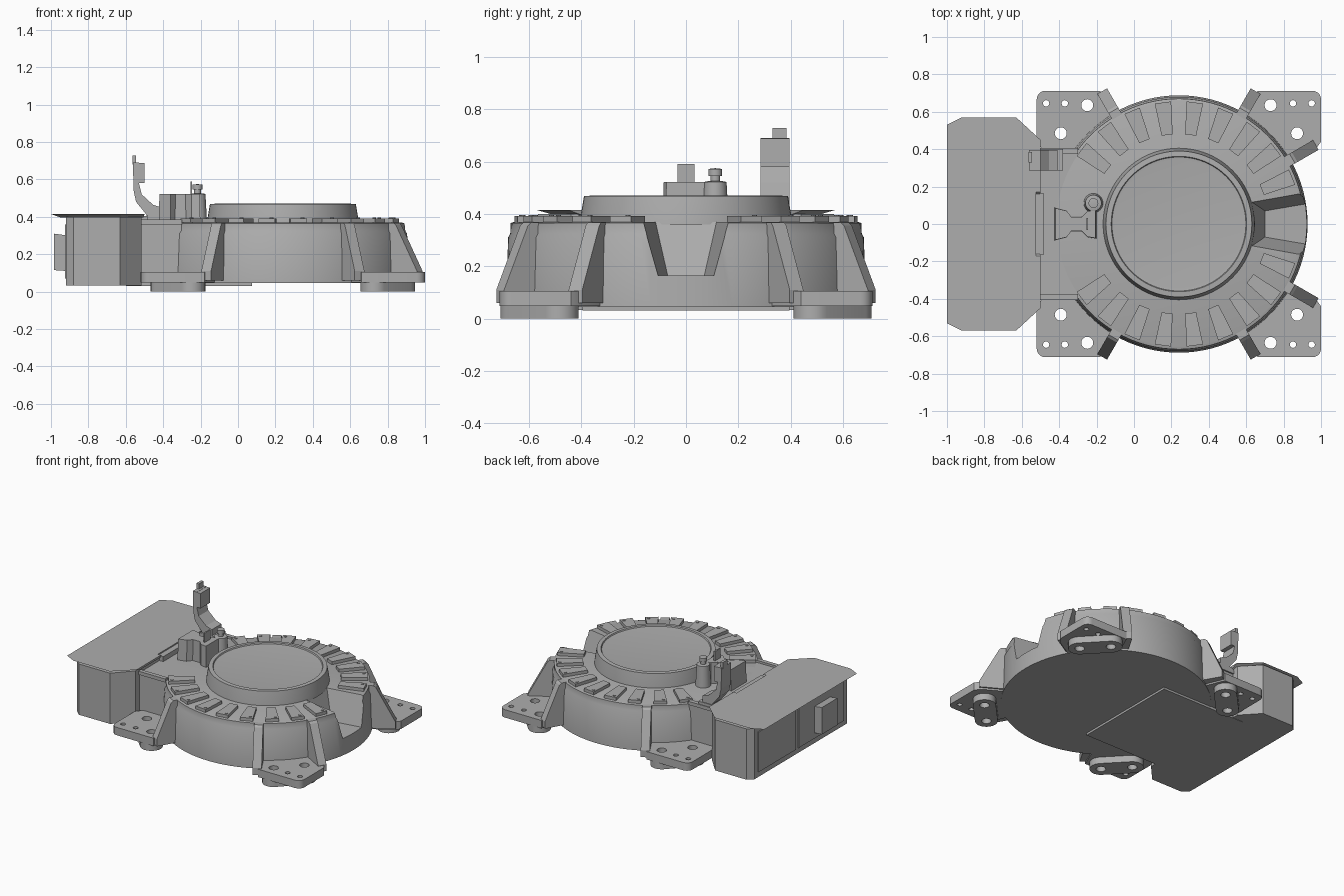
import bpy, bmesh, math
from mathutils import Vector

if "Cube" in bpy.data.objects:
    bpy.data.objects.remove(bpy.data.objects["Cube"])

CX = 0.24  # axis of the round body


def material(name, rgb):
    m = bpy.data.materials.new(name)
    m.use_nodes = True
    m.diffuse_color = (*rgb, 1)
    m.node_tree.nodes["Principled BSDF"].inputs["Base Color"].default_value = (*rgb, 1)
    return m


GREY = material("plain grey", (0.42, 0.42, 0.42))


def finish(bm, name):
    bmesh.ops.recalc_face_normals(bm, faces=bm.faces[:])
    mesh = bpy.data.meshes.new(name)
    bm.to_mesh(mesh)
    bm.free()
    mesh.materials.append(GREY)
    ob = bpy.data.objects.new(name, mesh)
    bpy.context.collection.objects.link(ob)
    return ob


def loft(name, low, high):
    """Solid between two matching loops of 3D points."""
    bm = bmesh.new()
    a = [bm.verts.new(p) for p in low]
    b = [bm.verts.new(p) for p in high]
    bm.faces.new(a)
    bm.faces.new(b)
    n = len(a)
    for i in range(n):
        j = (i + 1) % n
        bm.faces.new((a[i], a[j], b[j], b[i]))
    return finish(bm, name)


def prism(name, pts, z0, z1, low_scale=1, pivot=(0, 0)):
    low = [(pivot[0] + (x - pivot[0]) * low_scale,
            pivot[1] + (y - pivot[1]) * low_scale, z0) for x, y in pts]
    return loft(name, low, [(x, y, z1) for x, y in pts])


def side_prism(name, pts, y0, y1):
    return loft(name, [(x, y0, z) for x, z in pts], [(x, y1, z) for x, z in pts])


def box(name, x0, x1, y0, y1, z0, z1):
    return prism(name, [(x0, y0), (x1, y0), (x1, y1), (x0, y1)], z0, z1)


def turned(name, profile, x=0, y=0, steps=32):
    """Solid of revolution; profile runs (radius, z) from axis to axis."""
    bm = bmesh.new()
    vs = [bm.verts.new((r, 0, z)) for r, z in profile]
    es = [bm.edges.new(p) for p in zip(vs, vs[1:])]
    bmesh.ops.spin(bm, geom=vs + es, cent=(0, 0, 0), axis=(0, 0, 1),
                   angle=math.tau, steps=steps, use_duplicate=False)
    bmesh.ops.remove_doubles(bm, verts=bm.verts[:], dist=1e-5)
    bmesh.ops.translate(bm, verts=bm.verts[:], vec=(x, y, 0))
    return finish(bm, name)


def cylinder(name, x, y, r, z0, z1, steps=24):
    return turned(name, [(0, z0), (r, z0), (r, z1), (0, z1)], x, y, steps)


def cut(ob, cutters):
    for c in cutters:
        c.hide_render = True
        mod = ob.modifiers.new("cut", "BOOLEAN")
        mod.object = c
        mod.operation = "DIFFERENCE"
        mod.solver = "EXACT"
    deps = bpy.context.evaluated_depsgraph_get()
    mesh = bpy.data.meshes.new_from_object(ob.evaluated_get(deps))
    ob.modifiers.clear()
    ob.data = mesh
    for c in cutters:
        bpy.data.objects.remove(c)


def arc(cx, cy, r, a0, a1, n):
    return [(cx + r * math.cos(math.radians(a0 + (a1 - a0) * i / n)),
             cy + r * math.sin(math.radians(a0 + (a1 - a0) * i / n))) for i in range(n + 1)]


# Round body with an open notch on its +x side
body = turned("round_body", [(0, .045), (.688, .045), (.68, .31), (.672, .325),
                             (.67, .365), (.655, .37), (0, .37)], CX, 0, 96)
notch = loft("notch_cutter",
             [(.70, -.07, .165), (1.05, -.13, .165), (1.05, .13, .165), (.70, .07, .165)],
             [(.605, -.135, .45), (1.05, -.215, .45), (1.05, .215, .45), (.605, .135, .45)])
cut(body, [notch])

# Raised centre hub with a shallow recess
turned("centre_hub", [(0, .36), (.406, .36), (.404, .385), (.39, .468), (.362, .47),
                      (.358, .462), (.342, .46), (0, .46)], CX, 0, 96)

# Ring of tapered pads, each with a screw
for side in (1, -1):
    for i in range(1, 10):
        a = side * math.radians(7.5 + 15 * i)
        u, v = Vector((math.cos(a), math.sin(a))), Vector((-math.sin(a), math.cos(a)))
        c = Vector((CX, 0))
        prism("pad", [c + u * .48 - v * .03, c + u * .655 - v * .044,
                      c + u * .655 + v * .044, c + u * .48 + v * .03], .36, .392)
        s = c + u * .632 + v * .022
        cylinder("pad_screw", s.x, s.y, .01, .385, .396, 10)

# Four corner feet: drilled plate, drilled pad below, sloping ribs
for sx in (1, -1):
    for sy in (1, -1):
        def place(pts):
            return [(CX + sx * x, sy * y) for x, y in pts]
        outline = [(.34, .52), (.42, .712)] + arc(.715, .667, .045, 90, 0, 5) \
            + [(.76, .44), (.73, .40), (.52, .28)]
        big = [(.49, .635), (.632, .485)]
        small = [(.61, .645), (.71, .645)]

        def drills():
            return [cylinder("drill", *place([p])[0], r, -.1, .2, 20)
                    for group, r in ((big, .032), (small, .017)) for p in group]
        cut(prism("foot_plate", place(outline), .048, .105), drills())
        capsule = arc(*big[0], .075, 45, 225, 12) + arc(*big[1], .075, 225, 405, 12)
        cut(prism("foot_pad", place(capsule), 0, .05), drills()[:])
        for deg in (30, 60):
            if sx < 0 and deg == 30:
                continue
            a = math.radians(deg)
            u, v = Vector((math.cos(a), math.sin(a))), Vector((-math.sin(a), math.cos(a)))
            out = .845 if deg == 30 else .82
            loops = []
            for w in (-.03, .03):
                loops.append([(*place([u * r + v * w])[0], z) for r, z in
                              ((.55, .06), (out, .06), (out, .11), (.715, .355),
                               (.70, .368), (.55, .368))])
            loft("foot_rib", *loops)

# Bridge joining the round body to the control box
box("bridge", -.53, -.1, -.395, .395, .045, .37)
for s in (1, -1):
    box("bridge_rail", -.52, -.30, s * .375, s * .405, .36, .385)
box("bridge_step", -.53, -.485, -.165, .165, .36, .405)
box("under_plate", -.6, .075, -.395, .395, .03, .05)

# Control box with bevelled corners and an overhanging lid
half = [(-.92, .53), (-.88, .565), (-.63, .565), (-.515, .44)]
full = half + [(x, -y) for x, y in reversed(half)]
prism("control_box", full, .032, .40)
lid = [(-1, .53), (-.92, .57), (-.63, .57), (-.5, .45), (-.5, .17), (-.525, .17)]
lid += [(x, -y) for x, y in reversed(lid)]
prism("box_lid", lid, .395, .415, .88, (-.55, 0))
box("side_panel_a", -.926, -.915, .06, .49, .07, .36)
box("side_panel_b", -.926, -.915, -.49, .03, .07, .36)
side_prism("side_connector", [(-.91, .11), (-.985, .115), (-.985, .31), (-.91, .30)], -.33, -.15)

# Waisted clamp block
waist = [(-.42, .085), (-.36, .07), (-.335, .038), (-.28, .038), (-.25, .068), (-.205, .075)]
waist += [(x, -y) for x, y in reversed(waist)]
clamp = prism("clamp_block", waist, .36, .522, 1.04, (-.31, 0))
box("clamp_tab", -.255, -.245, -.032, .032, .50, .59)

# Post with a knob
turned("knob_post", [(0, .36), (.052, .36), (.043, .522), (.03, .525), (.018, .525), (.018, .545),
                     (.026, .545), (.026, .572), (0, .575)], -.217, .112)

# Sensor arm
side_prism("sensor_arm", [(-.48, .40), (-.41, .40), (-.41, .45), (-.455, .465), (-.515, .52),
                          (-.53, .58), (-.53, .69), (-.562, .69), (-.558, .54), (-.545, .48)],
           .285, .395)
box("sensor_head", -.54, -.50, .285, .395, .58, .688)
box("sensor_tip", -.565, -.545, .33, .385, .68, .728)
box("arm_base", -.565, -.38, .285, .40, .36, .405)
box("arm_block", -.49, -.43, .315, .37, .40, .44)

# Smooth the round parts, keep sharp edges
bpy.ops.object.select_all(action="DESELECT")
for ob in bpy.context.scene.objects:
    if ob.type == "MESH" and ob.name.startswith(("round_body", "centre_hub", "foot_p", "knob")):
        ob.select_set(True)
        bpy.context.view_layer.objects.active = ob
bpy.ops.object.shade_smooth_by_angle(angle=math.radians(30))
